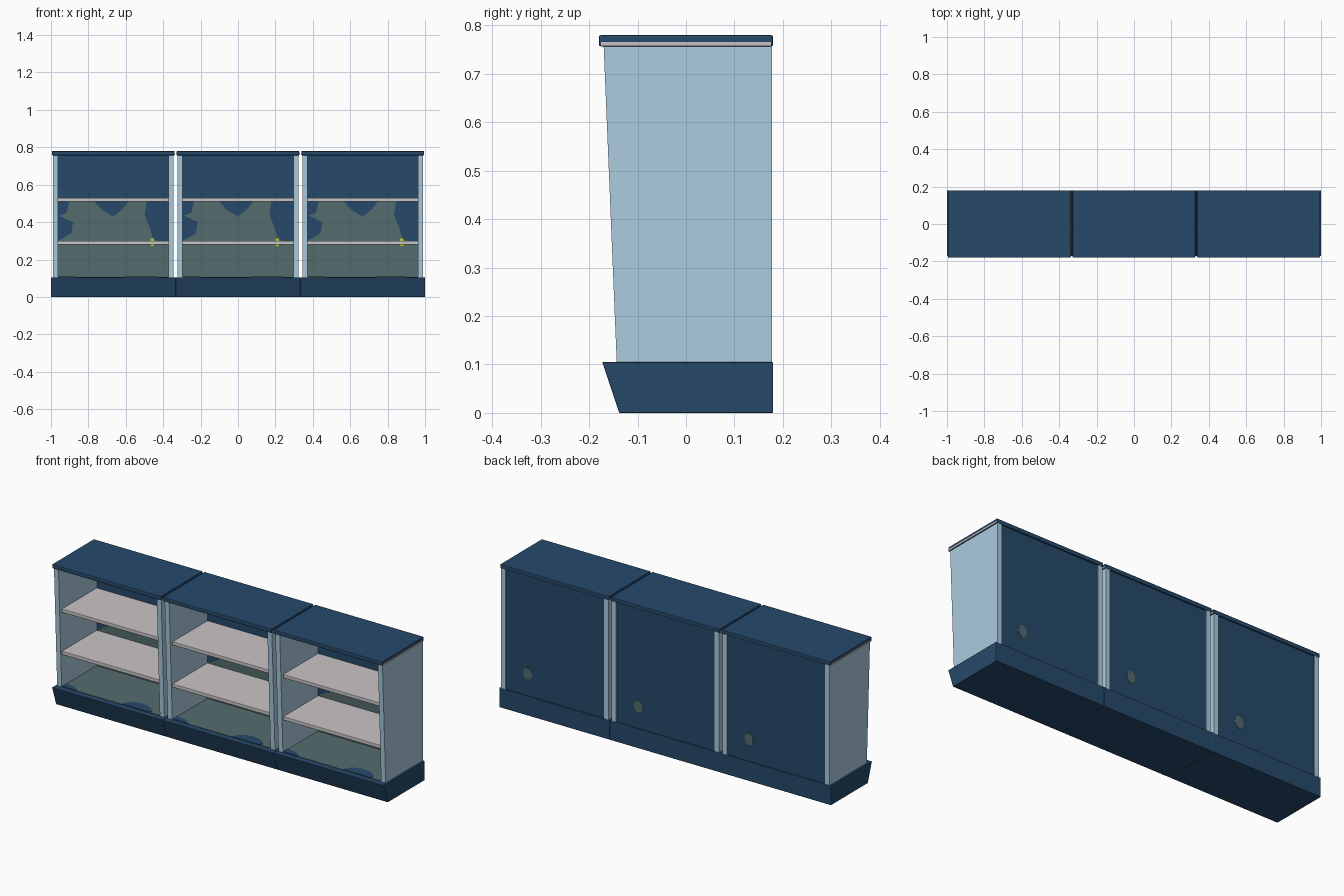
import bpy, bmesh, math

if "Cube" in bpy.data.objects:
    bpy.data.objects.remove(bpy.data.objects["Cube"])


def srgb(r, g, b):
    f = lambda c: c / 12.92 if c <= 0.04045 else ((c + 0.055) / 1.055) ** 2.4
    return (f(r / 255), f(g / 255), f(b / 255), 1)


def material(name, col):
    m = bpy.data.materials.new(name)
    m.diffuse_color = srgb(*col)
    m.use_nodes = True
    m.node_tree.nodes["Principled BSDF"].inputs["Base Color"].default_value = m.diffuse_color
    return m


NAVY = material("navy blue", (38, 73, 106))
SKY = material("pale blue", (172, 204, 224))
SHELF = material("warm light grey", (202, 196, 197))
TEAL = material("grey teal", (84, 108, 110))
YELLOW = material("yellow", (190, 200, 40))


def prism(name, pts, lo, hi, axis, mat, bevel=0.0):
    """Extrude a 2D outline: axis X uses (y, z), Y uses (x, z), Z uses (x, y)."""
    place = {"X": lambda a, b, t: (t, a, b),
             "Y": lambda a, b, t: (a, t, b),
             "Z": lambda a, b, t: (a, b, t)}[axis]
    bm = bmesh.new()
    rings = [[bm.verts.new(place(a, b, t)) for a, b in pts] for t in (lo, hi)]
    n = len(pts)
    bm.faces.new(rings[0])
    bm.faces.new(rings[1])
    for i in range(n):
        j = (i + 1) % n
        bm.faces.new((rings[0][i], rings[0][j], rings[1][j], rings[1][i]))
    bmesh.ops.recalc_face_normals(bm, faces=bm.faces)
    if bevel:
        bmesh.ops.bevel(bm, geom=bm.edges[:], offset=bevel, segments=2,
                        profile=0.5, affect='EDGES')
    me = bpy.data.meshes.new(name)
    bm.to_mesh(me)
    bm.free()
    me.materials.append(mat)
    ob = bpy.data.objects.new(name, me)
    bpy.context.collection.objects.link(ob)
    return ob


def rect(a0, a1, b0, b1):
    return [(a0, b0), (a1, b0), (a1, b1), (a0, b1)]


def ellipse(ca, cb, ra, rb, n=20, start=0.0, sweep=2 * math.pi):
    return [(ca + ra * math.cos(start + sweep * i / n),
             cb + rb * math.sin(start + sweep * i / n)) for i in range(n)]


# plinth and side panel profiles in (y, z)
PLINTH = [(-0.138, 0), (0.18, 0), (0.18, 0.105), (-0.173, 0.105)]
SIDE = [(-0.143, 0.104), (0.178, 0.104), (0.178, 0.758), (-0.17, 0.758)]

# painted wave on the inner back wall in (x, z)
WAVE = [(-0.296, 0.105), (0.296, 0.105), (0.296, 0.29), (0.215, 0.305),
        (0.195, 0.37), (0.167, 0.44), (0.178, 0.51), (0.08, 0.51),
        (0.05, 0.47), (0.0, 0.43), (-0.06, 0.465), (-0.1, 0.51),
        (-0.235, 0.51), (-0.25, 0.45), (-0.29, 0.435), (-0.215, 0.40),
        (-0.225, 0.34), (-0.296, 0.30)]

for i in (-1, 0, 1):
    parts = []
    add = lambda *a: parts.append(prism(*a))
    add("plinth", PLINTH, -0.3333, 0.3333, "X", NAVY, 0.002)
    # tapered side panels and light edge strips of the top
    for s, tag in ((-1, "left"), (1, "right")):
        add("side_panel_" + tag, SIDE, *sorted((s * 0.296, s * 0.323)), "X", SKY)
        add("top_edge_strip_" + tag, rect(-0.176, 0.176, 0.758, 0.766),
            *sorted((s * 0.327, s * 0.329)), "X", SHELF)
    add("top_slab", rect(-0.328, 0.328, -0.18, 0.18), 0.757, 0.78, "Z", NAVY, 0.004)
    add("back_panel", rect(-0.297, 0.297, 0.104, 0.758), 0.16, 0.173, "Y", NAVY)
    # shelves
    for z, tag in ((0.29, "lower"), (0.52, "upper")):
        add("shelf_" + tag, rect(-0.297, 0.297, -0.14, 0.161), z - 0.01, z + 0.01,
            "Z", SHELF, 0.003)
    # painted patches on back wall, floor and rear
    add("back_wall_wave", WAVE, 0.158, 0.161, "Y", TEAL)
    add("paint_fleck", rect(0.2, 0.218, 0.272, 0.312), 0.156, 0.159, "Y", YELLOW)
    add("floor_paint", rect(-0.296, 0.296, -0.14, 0.16), 0.103, 0.107, "Z", TEAL)
    half = ellipse(0.15, -0.14, 0.085, 0.06, 16, 0, math.pi * 16 / 15)
    half[-1] = (0.065, -0.14)
    add("floor_spot", half, 0.106, 0.109, "Z", NAVY)
    add("floor_corner", [(-0.296, -0.14), (-0.2, -0.14), (-0.24, -0.11), (-0.296, -0.1)],
        0.106, 0.109, "Z", NAVY)
    add("rear_spot", ellipse(0.165, 0.225, 0.026, 0.032), 0.172, 0.175, "Y", TEAL)
    for ob in parts:
        ob.name = ("left_", "middle_", "right_")[i + 1] + ob.name.split(".")[0]
        ob.location.x = i * 0.6667
